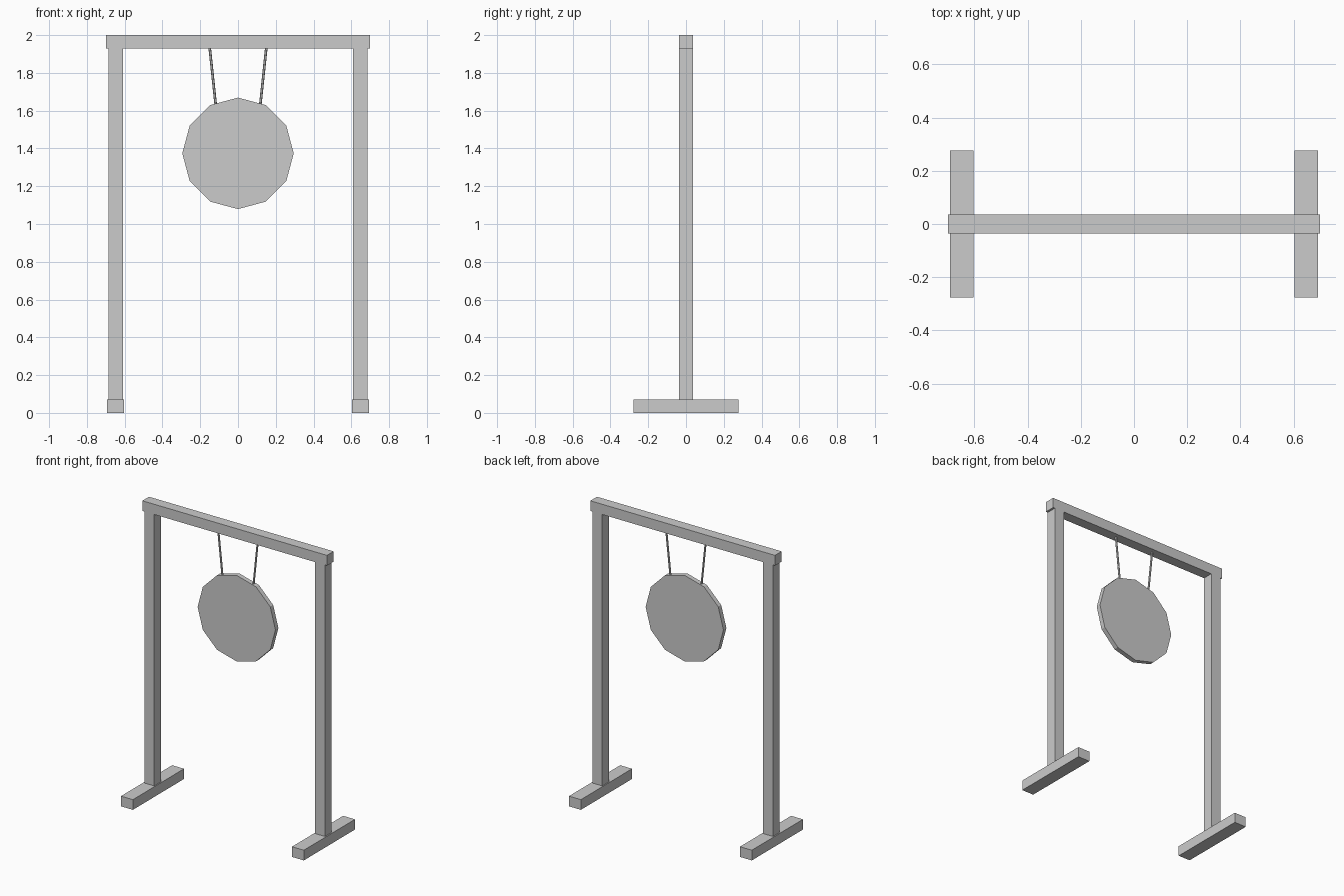
import bpy
from math import pi
from mathutils import Vector

if "Cube" in bpy.data.objects:
    bpy.data.objects.remove(bpy.data.objects["Cube"])


def box(name, x, y, z):
    """Box spanning the given (min, max) ranges."""
    bpy.ops.mesh.primitive_cube_add(size=1)
    ob = bpy.context.object
    ob.name = name
    centre = Vector([(r[0] + r[1]) / 2 for r in (x, y, z)])
    size = [r[1] - r[0] for r in (x, y, z)]
    for v in ob.data.vertices:
        v.co = Vector([c * s for c, s in zip(v.co, size)])
    ob.location = centre
    return ob


def rod(name, a, b, radius, sides):
    """Closed cylinder from point a to point b."""
    a, b = Vector(a), Vector(b)
    d = b - a
    bpy.ops.mesh.primitive_cylinder_add(vertices=sides, radius=radius, depth=d.length,
                                        location=(a + b) / 2,
                                        rotation=d.to_track_quat('Z', 'Y').to_euler())
    bpy.context.object.name = name
    return bpy.context.object


# Top beam
box("top_beam", (-0.70, 0.70), (-0.036, 0.036), (1.93, 2.0))

for side, s in (("left", -1), ("right", 1)):
    # Floor foot, upright post and hanging cord on each side
    box(side + "_foot", sorted((s * 0.603, s * 0.693)), (-0.277, 0.277), (0, 0.07))
    box(side + "_post", sorted((s * 0.61, s * 0.685)), (-0.036, 0.036), (0.07, 1.93))
    rod(side + "_cord", (s * 0.15, 0, 1.935), (s * 0.118, 0, 1.63), 0.007, 6)

# Twelve-sided gong disc facing front
bpy.ops.mesh.primitive_cylinder_add(vertices=12, radius=0.295, depth=0.032,
                                    location=(0, 0, 1.374), rotation=(pi / 2, 0, 0))
bpy.context.object.name = "gong_disc"
